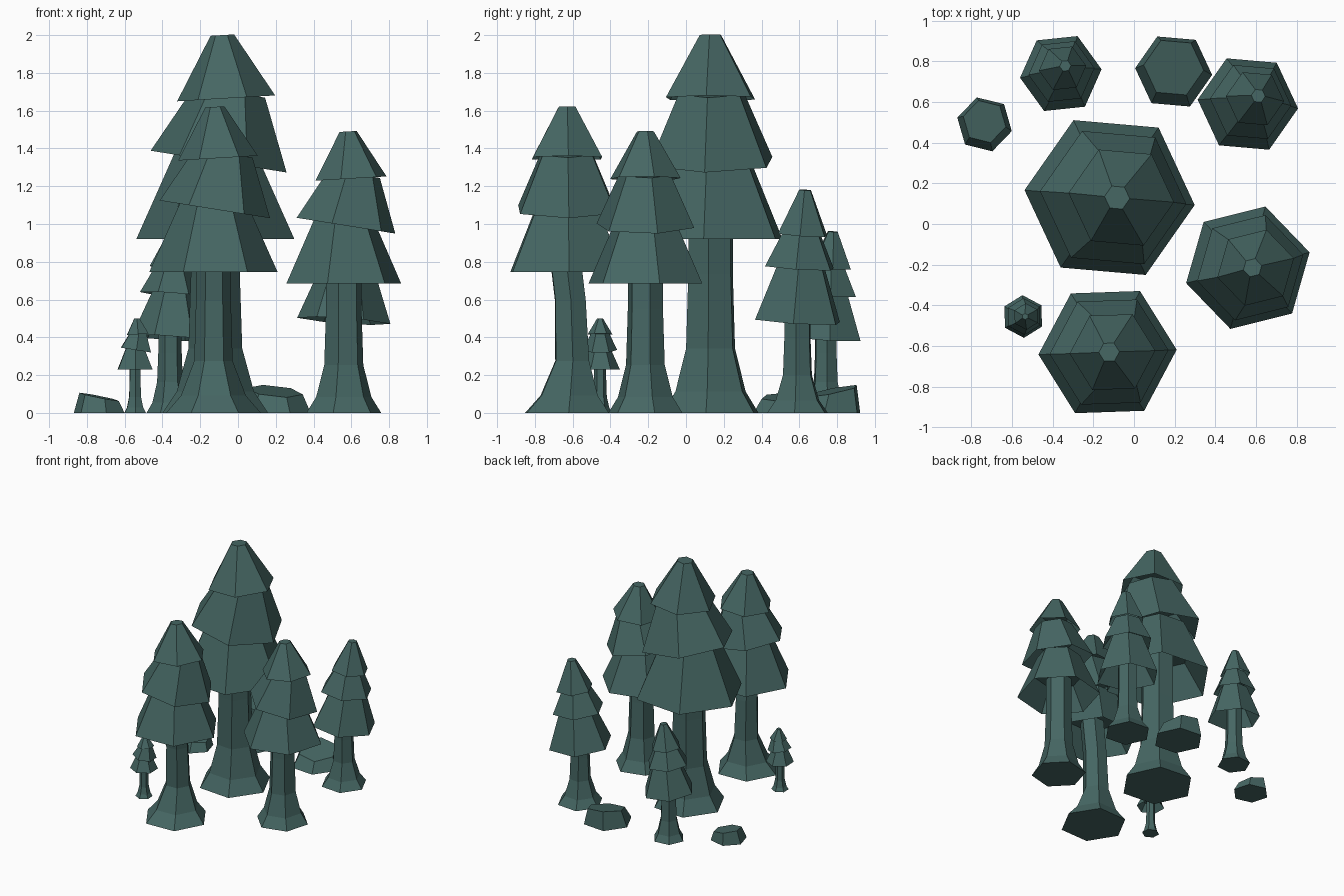
import bpy, bmesh, math
from mathutils import Vector

default_cube = bpy.data.objects.get("Cube")
if default_cube:
    bpy.data.objects.remove(default_cube, do_unlink=True)

pine = bpy.data.materials.new("dark_pine_green")
pine_color = (0.06, 0.134, 0.125, 1)
pine.use_nodes = True
pine.diffuse_color = pine_color
pine.node_tree.nodes["Principled BSDF"].inputs["Base Color"].default_value = pine_color

SIDES = 6
LEVEL = Vector((0, 0))


def ring(bm, center, radius, angle, slope):
    """Hexagon of vertices lying on a plane with the given x and y slope."""
    vertices = []
    for side in range(SIDES):
        turn = math.radians(angle) + math.tau * side / SIDES
        offset = Vector((math.cos(turn), math.sin(turn))) * radius
        vertices.append(bm.verts.new(center + Vector((*offset, offset.dot(slope)))))
    return vertices


def loft(name, sections, angle):
    """Closed flat-shaded solid through sections of (center, radius, slope)."""
    bm = bmesh.new()
    rings = [ring(bm, center, radius, angle, slope) for center, radius, slope in sections]
    for lower, upper in zip(rings, rings[1:]):
        for side in range(SIDES):
            following = (side + 1) % SIDES
            bm.faces.new((lower[side], lower[following], upper[following], upper[side]))
    bm.faces.new(reversed(rings[0]))
    bm.faces.new(rings[-1])
    mesh = bpy.data.meshes.new(name)
    bm.to_mesh(mesh)
    bm.free()
    mesh.materials.append(pine)
    bpy.context.collection.objects.link(bpy.data.objects.new(name, mesh))


def trunk(name, foot, height, skirt, angle, sway, thin_share, wide_share):
    """Column with a flared foot, swaying along y between ground and skirt."""
    thin, wide, flare = thin_share * height, wide_share * height, 0.17 * height
    profile = ((0, wide), (flare / 3, (thin + wide) / 2), (flare, thin * 1.1),
               (skirt * 0.8, thin), (skirt * 1.2, thin))
    sections = []
    for z, radius in profile:
        shift = sway * math.sin(math.pi * z / skirt)
        sections.append((foot + Vector((0, shift, z)), radius, LEVEL))
    loft(name, sections, angle)


def foliage(name, center, radius, length, angle, slope, tip_share):
    """Truncated cone with a hollow underside, leaning with its slope."""
    slope = Vector(slope)
    axis = Vector((-slope.x, -slope.y, 1)) * length
    hollow = (center + axis * 0.5, radius * 0.6, slope)
    loft(name, [hollow, (center, radius, slope),
                (center + axis, radius * tip_share, slope)], angle)


def tree(name, x, y, height, angle, slopes, drift=(0, 0), skirt_share=0.46,
         middle=(0.38, 0.86), upper=(0.69, 0.62), sway=0, thin=0.065, wide=0.13):
    """Trunk and three tiers; middle and upper are shares of crown and radius."""
    foot = Vector((x, y, 0))
    skirt = skirt_share * height
    crown = height - skirt
    spread = 0.21 * height
    trunk(name + "_trunk", foot, height, skirt, angle, sway, thin, wide)
    tiers = (("lower", 0, 1), ("middle", *middle), ("upper", *upper))
    # Each tier ends just inside the one above
    ends = (middle[0] * 1.1, middle[0] + (upper[0] - middle[0]) * 1.1, 1)
    for (tier, level, width), end, slope in zip(tiers, ends, slopes):
        shift = Vector(drift) * level ** 2
        center = foot + Vector((*shift, skirt + crown * level))
        foliage(f"{name}_{tier}_foliage", center, spread * width, crown * (end - level),
                angle, slope, 0.24 if tier == "upper" else 0.52)


def rock(name, x, y, radius, height, angle, slope):
    """Low boulder with a smaller sloping top."""
    foot = Vector((x, y, 0))
    top = foot + Vector((0, radius / 10, height))
    loft(name, [(foot, radius, LEVEL), (top, radius * 0.78, Vector(slope))], angle)


# Large trees: level skirt, middle tier tipped to one side, top tipped back
tipped = ((0, 0), (-0.16, 0), (0.06, 0))
tree("tallest_tree", -0.12, 0.13, 2, -5, tipped, drift=(0.12, 0), wide=0.14)
tree("front_tree", -0.13, -0.63, 1.62, 2, tipped, drift=(0.05, 0),
     sway=0.03, thin=0.057, wide=0.155)
tree("left_tree", 0.56, -0.215, 1.49, 14, tipped, drift=(0.08, 0), wide=0.137)
tree("small_tree", -0.545, -0.455, 0.5, 32, tipped, drift=(0.03, 0))

# Young back trees: lower skirt, slimmer top, every tier tipped the same way
young = {"slopes": [(-0.07, -0.06)] * 3, "skirt_share": 0.413,
         "middle": (0.41, 0.81), "upper": (0.66, 0.58)}
tree("back_left_tree", 0.56, 0.59, 1.18, -5, drift=(0.08, 0.06), wide=0.15, **young)
tree("back_right_tree", -0.36, 0.74, 0.96, 6, drift=(0.02, 0.06), **young)

# Rocks
rock("large_rock", 0.195, 0.75, 0.19, 0.115, -5, (-0.1, 0.2))
rock("small_rock", -0.735, 0.49, 0.138, 0.085, -14, (-0.2, 0.05))
